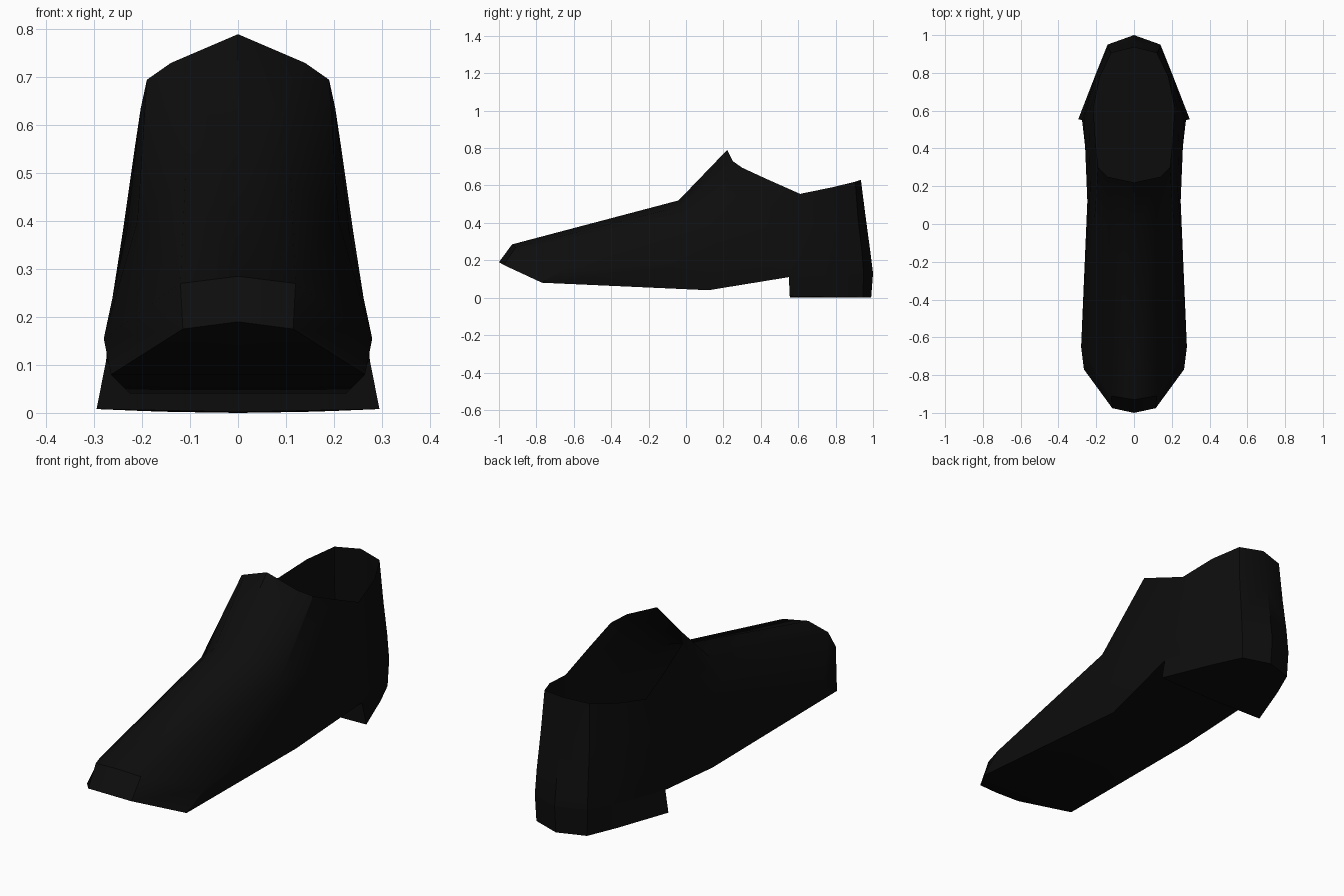
import bpy

if "Cube" in bpy.data.objects:
    bpy.data.objects.remove(bpy.data.objects["Cube"])

black = bpy.data.materials.new("black leather")
black.diffuse_color = (0.004, 0.004, 0.004, 1)
black.use_nodes = True
black.node_tree.nodes["Principled BSDF"].inputs["Base Color"].default_value = black.diffuse_color


def half_part(name, verts, faces):
    """Build one half of a part and mirror it across x = 0."""
    mesh = bpy.data.meshes.new(name)
    mesh.from_pydata(verts, [], faces)
    mesh.materials.append(black)
    ob = bpy.data.objects.new(name, mesh)
    bpy.context.collection.objects.link(ob)
    mod = ob.modifiers.new("mirror", 'MIRROR')
    mod.use_clip = True
    bpy.context.view_layer.objects.active = ob
    for o in bpy.context.selected_objects:
        o.select_set(False)
    ob.select_set(True)
    bpy.ops.object.modifier_apply(modifier=mod.name)
    bpy.ops.object.shade_smooth_by_angle(angle=0.6)
    return ob


def loft(rows):
    """Quads between successive rows of equal length."""
    n = len(rows[0])
    verts = [p for r in rows for p in r]
    faces = [(k * n + i, k * n + i + 1, (k + 1) * n + i + 1, (k + 1) * n + i)
             for k in range(len(rows) - 1) for i in range(n - 1)]
    return verts, faces


# Half outlines from toe centre round the right side to heel centre
sole_edge = [(0, -1, .19), (.115, -.975, .175), (.265, -.77, .08), (.225, .12, .04),
             (.275, .55, .11), (.2, .8, .12), (.14, .95, .13), (0, 1, .13)]
toe_line = [(0, -.93, .285), (.12, -.91, .27), (.28, -.65, .155), (.247, .12, .19),
            (.265, .56, .22), (.2, .795, .24), (.137, .94, .25), (0, .985, .25)]
instep = [(0, -.04, .52), (.11, -.02, .49), (.21, .02, .40), (.232, .2, .38),
          (.24, .585, .38), (.19, .79, .40), (.13, .92, .42), (0, .962, .42)]
rim = [(0, .22, .79), (.14, .25, .73), (.19, .30, .695), (.203, .43, .635),
       (.215, .61, .555), (.18, .78, .59), (.12, .905, .62), (0, .935, .63)]

# Open upper
half_part("shoe_upper", *loft([sole_edge, toe_line, instep, rim]))

# Sole, running from the outline in to the centre line
centre = [(0, y, z) for x, y, z in sole_edge]
verts, faces = loft([centre, sole_edge])
half_part("sole", verts, faces[1:-1] + [(0, 9, 1), (6, 14, 7)])

# Heel block: flared wall, front face and bottom
heel_top = sole_edge[4:]
heel_base = [(.295, .555, .008), (.2, .8, .004), (.135, .945, .002), (0, .99, 0)]
verts, faces = loft([heel_top, heel_base])
verts += [(0, .55, .11), (0, .555, .002)]
half_part("heel", verts, faces + [(0, 4, 9, 8), (4, 5, 6, 7, 9)])
